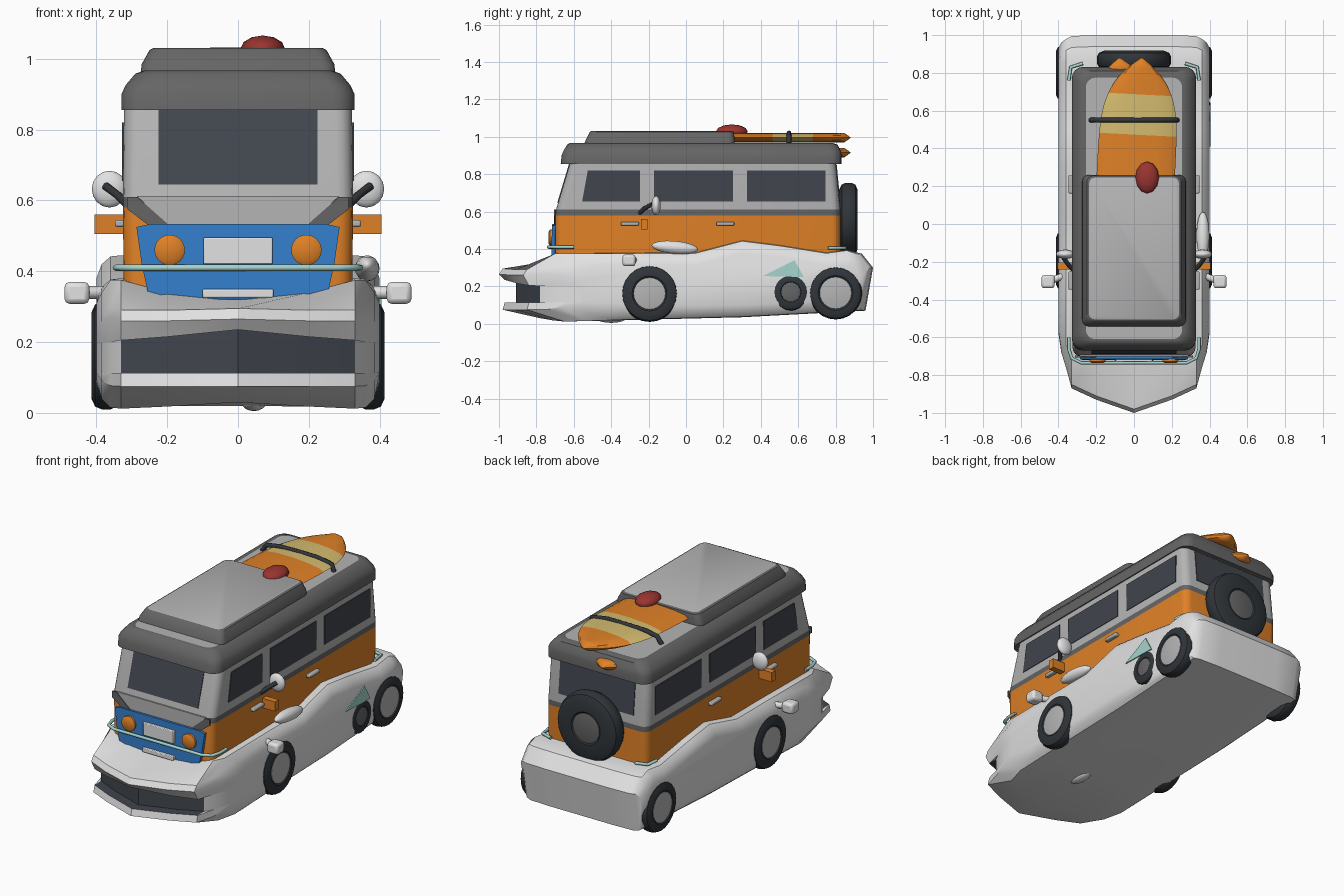
import bpy, bmesh, math
from mathutils import Vector, Matrix

if "Cube" in bpy.data.objects:
    bpy.data.objects.remove(bpy.data.objects["Cube"])


def mat(name, *c):
    m = bpy.data.materials.new(name)
    m.diffuse_color = (*c, 1)
    m.use_nodes = True
    m.node_tree.nodes["Principled BSDF"].inputs["Base Color"].default_value = m.diffuse_color
    return m


WHITE = mat("white", .76, .76, .76)
LIGHT = mat("light grey", .46, .46, .46)
GREY = mat("dark grey", .13, .13, .13)
GLASS = mat("window charcoal", .052, .06, .075)
BLACK = mat("tyre black", .03, .036, .042)
ORANGE = mat("orange", .74, .22, .02)
BLUE = mat("blue", .035, .21, .6)
TEAL = mat("pale teal", .38, .66, .62)
CREAM = mat("cream", .66, .5, .16)
RED = mat("red", .32, .035, .03)


def build(name, verts, faces, mats, idx=None):
    me = bpy.data.meshes.new(name)
    me.from_pydata([tuple(v) for v in verts], [], faces)
    for m in mats:
        me.materials.append(m)
    if idx:
        me.polygons.foreach_set("material_index", idx)
    bm = bmesh.new()
    bm.from_mesh(me)
    bmesh.ops.recalc_face_normals(bm, faces=bm.faces)
    bm.to_mesh(me)
    bm.free()
    ob = bpy.data.objects.new(name, me)
    bpy.context.collection.objects.link(ob)
    return ob


def loft(name, rings, mats, rule=lambda i, j: 0, caps=(0, 0)):
    """Skin closed rings; rule(ring, side) gives the material index."""
    n = len(rings[0])
    verts = [p for r in rings for p in r]
    faces, idx = [], []
    for i in range(len(rings) - 1):
        for j in range(n):
            k = (j + 1) % n
            faces.append((i*n + j, i*n + k, i*n + n + k, i*n + n + j))
            idx.append(rule(i, j))
    faces += [tuple(range(n)), tuple(range(len(verts) - n, len(verts)))]
    return build(name, verts, faces, mats, idx + list(caps))


def rounded(z, w, y0, y1, r, seg=4):
    out = []
    for cx, cy, a in ((w-r, y1-r, 0), (r-w, y1-r, 90), (r-w, y0+r, 180), (w-r, y0+r, 270)):
        for k in range(seg + 1):
            t = math.radians(a + 90*k/seg)
            out.append((cx + r*math.cos(t), cy + r*math.sin(t), z))
    return out


def plate(name, pts, off, m):
    o = Vector(off)
    return loft(name, [[Vector(p) for p in pts], [Vector(p) + o for p in pts]], [m])


def box(name, lo, hi, m, bevel=0):
    (a, b, c), (d, e, f) = lo, hi
    ob = plate(name, [(a, b, c), (d, b, c), (d, e, c), (a, e, c)], (0, 0, f - c), m)
    if bevel:
        md = ob.modifiers.new("bevel", "BEVEL")
        md.width, md.segments = bevel, 2
    return ob


def lathe(name, prof, centre, axis, m, seg=24):
    """Turn (distance along axis, radius) points about the axis."""
    q = Vector((0, 0, 1)).rotation_difference(Vector(axis))
    rings = [[Vector(centre) + q @ Vector((r*math.cos(2*math.pi*k/seg), r*math.sin(2*math.pi*k/seg), d))
              for k in range(seg)] for d, r in prof]
    return loft(name, rings, [m])


def blob(name, centre, size, m, rot=(0, 0, 0), seg=16):
    bpy.ops.mesh.primitive_uv_sphere_add(segments=seg, ring_count=seg//2, location=centre, rotation=rot)
    ob = bpy.context.object
    ob.name, ob.scale = name, size
    ob.data.materials.append(m)
    return ob


def tube(name, pts, r, m):
    cu = bpy.data.curves.new(name, "CURVE")
    cu.dimensions, cu.bevel_depth, cu.bevel_resolution, cu.use_fill_caps = "3D", r, 2, True
    sp = cu.splines.new("POLY")
    sp.points.add(len(pts) - 1)
    for p, c in zip(sp.points, pts):
        p.co = (*c, 1)
    cu.materials.append(m)
    ob = bpy.data.objects.new(name, cu)
    bpy.context.collection.objects.link(ob)


def wheel(name, c, axis, r, w, hub_r, hub_mat):
    lathe(name + "_tyre", [(-w, r*.8), (-w*.7, r*.95), (-w*.3, r), (w*.3, r), (w*.75, r*.95), (w, r*.8),
                           (w, hub_r*1.1), (w*.85, hub_r)], c, axis, BLACK)
    lathe(name + "_hub", [(0, hub_r), (w*.93, hub_r), (w*.97, hub_r*.93)], c, axis, hub_mat)


# low sports-car base: side profiles skinned across x, with a grille recess
def profile(x, yf, yr, zn, zh, zm, zb, r, e):
    return [(x, y, z) for y, z in (
        (yr - .04, .07 + e), (.3, .035 + e), (-.3, .02 + e), (yf + .22, zb + e), (yf + .02, .075 + e*.6),
        (yf + .03, .113), (yf + .03 + r, .113), (yf + .03 + r, zm), (yf + .03, zm),
        (yf, zn - .02), (yf + .02, zn + .01), (max(-.7, yf + .12), zh), (-.2, .38 - e), (.05, .38 - e),
        (.3, .445 - e), (.5, .42 - e), (.75, .38 - e), (.86, .395 - e), (yr - .06, .375 - e), (yr, .30 - e))]


half = [(0, -1, 1, .285, .32, .235, .03, .06, 0), (.2, -.93, 1, .28, .34, .215, .018, .06, 0),
        (.33, -.87, .995, .28, .375, .205, .012, .06, 0), (.36, -.76, .98, .29, .375, .2, .012, 0, .003),
        (.385, -.68, .96, .28, .34, .2, .015, 0, .025), (.4, -.58, .93, .25, .31, .19, .03, 0, .065)]
stations = [(-s[0],) + s[1:] for s in half[:0:-1]] + half
loft("car_base", [profile(*s) for s in stations], [WHITE, GLASS],
     lambda i, j: int(j in (5, 6, 7) and abs(stations[i][0] + stations[i+1][0]) < .6))

# van shell: orange below, grey belt, light pillars above
loft("van_shell", [rounded(.28, .322, -.7, .825, .045), rounded(.58, .325, -.7, .825, .045),
                   rounded(.61, .325, -.695, .825, .045), rounded(.87, .322, -.617, .80, .045)],
     [ORANGE, GREY, LIGHT], lambda i, j: i, (0, 2))
# roof and raised top, dark sides with lighter panels
loft("roof", [rounded(.855, .329, -.67, .832, .06), rounded(.9, .329, -.665, .832, .06),
              rounded(.925, .318, -.655, .827, .06), rounded(.958, .29, -.635, .81, .06),
              rounded(.967, .265, -.62, .785, .05), rounded(.967, .255, -.61, .775, .05)],
     [GREY, LIGHT], lambda i, j: 0, (0, 1))
loft("raised_top", [rounded(.96, .275, -.545, .26, .035), rounded(.985, .272, -.535, .26, .035),
                    rounded(1.025, .25, -.515, .255, .035), rounded(1.031, .238, -.505, .245, .03)],
     [GREY, LIGHT], lambda i, j: 0, (0, 1))


# glass plates
def front_y(z):
    return -.695 + (z - .61)*.3


plate("windscreen", [(s*.225, front_y(z) - .004, z) for s, z in ((-1, .645), (1, .645), (1, .855), (-1, .855))],
      (0, .008, 0), GLASS)
plate("rear_window", [(s*.24, .825 - (z - .61)*.096 + .004, z)
                      for s, z in ((-1, .66), (1, .66), (1, .85), (-1, .85))], (0, -.008, 0), GLASS)
for s in (-1, 1):
    for k, (a, b, c) in enumerate(((-.555, -.525, -.245), (-.17, -.17, .25), (.325, .325, .745))):
        plate(f"side_window_{k}", [(s*.322, a, .655), (s*.322, c, .655), (s*.322, c, .82), (s*.322, b, .82)],
              (s*.006, 0, 0), GLASS)

# front mask: light chevron, grey trim, blue panel, lamps and plates
plate("front_chevron", [(-.285, -.702, .612), (-.19, -.702, .52), (.19, -.702, .52), (.285, -.702, .612)],
      (0, .008, 0), LIGHT)
for s in (-1, 1):
    plate("front_trim", [(s*.312, -.706, .575), (s*.312, -.706, .61), (s*.285, -.706, .61), (s*.2, -.706, .535),
                         (s*.2, -.706, .51), (s*.24, -.706, .52)], (0, .009, 0), GREY)
    lathe("headlamp", [(0, .043), (.018, .043), (.026, .03)], (s*.193, -.71, .46), (0, -1, 0), ORANGE)
plate("front_panel", [(-.25, -.72, .32), (.25, -.72, .32), (.272, -.72, .42), (.287, -.715, .525), (.25, -.715, .533),
                      (-.25, -.715, .533), (-.287, -.715, .525), (-.272, -.72, .42)], (0, .03, 0), BLUE)
box("front_plate", (-.098, -.73, .42), (.098, -.71, .495), WHITE, .004)
box("lower_plate", (-.1, -.735, .325), (.1, -.70, .35), WHITE, .004)
arc = [(.345, -.6), (.345, -.66), (.33, -.71), (.28, -.735)]
tube("front_bumper", [(-x, y, .41) for x, y in arc] + [(x, y, .41) for x, y in arc[::-1]], .009, TEAL)

# wheels and spare
for s in (-1, 1):
    wheel("front_wheel", (s*.372, -.195, .162), (s, 0, 0), .152, .042, .085, LIGHT)
    wheel("rear_wheel", (s*.372, .8, .165), (s, 0, 0), .142, .042, .085, LIGHT)
wheel("inner_wheel", (.37, .56, .17), (1, 0, 0), .1, .034, .05, GREY)
plate("side_vent", [(.397, .41, .255), (.397, .58, .34), (.397, .63, .25)], (.009, 0, 0), TEAL)
wheel("spare_wheel", (0, .868, .557), (0, 1, 0), .197, .05, .085, GREY)

# side fittings, mirrored
for s in (-1, 1):
    blob("van_mirror", (s*.363, -.16, .632), (.05, .025, .052), WHITE)
    tube("mirror_arm", [(s*.315, -.25, .59), (s*.34, -.225, .615), (s*.373, -.18, .64)], .012, BLACK)
    box("side_marker", (s*.32, -.24, .505), (s*.405, -.205, .56), ORANGE)
    for y in (-.3, .21):
        box("door_handle", (s*.32, y - .048, .525), (s*.348, y + .048, .545), LIGHT, .006)
    box("wing_mirror", (s*.42, -.34, .308), (s*.49, -.27, .37), WHITE, .014)
    tube("wing_mirror_stem", [(s*.36, -.27, .34), (s*.44, -.3, .34)], .018, WHITE)
    tube("rear_bumper", [(s*.345, .76, .405), (s*.335, .83, .405), (s*.27, .85, .405)], .009, TEAL)
blob("side_pod", (.365, -.06, .408), (.035, .125, .035), WHITE, (math.radians(-5), 0, 0))
blob("belly_knob", (.045, -.4, .03), (.035, .08, .025), WHITE)


# surfboards with cream bands and a strap
def board(name, x, z, turn, y0):
    rings = []
    for i in range(25):
        y = y0 + (.879 - y0)*math.sin(math.pi/2*i/24)
        w = .207*(1 - max(0, (y - .25)/.632)**4.5)
        rings.append([(w*math.cos(2*math.pi*k/12), y - .56, .026*min(1, w/.05)*math.sin(2*math.pi*k/12))
                      for k in range(12)])
    ob = loft(name, rings, [ORANGE, CREAM],
              lambda i, j: int(-.07 < (rings[i][0][1] + rings[i+1][0][1])/2 < .118))
    ob.data.transform(Matrix.Translation((x, .56, z)) @ Matrix.Rotation(turn, 4, "Z"))


board("top_surfboard", .025, .995, math.radians(-3), .22)
board("lower_surfboard", -.06, .915, math.radians(3), .45)
tube("board_strap", [(-.23, .55, .965), (-.2, .55, 1.005), (-.12, .55, 1.018), (.12, .55, 1.02),
                     (.215, .55, 1.005), (.23, .55, .965)], .013, BLACK)
blob("red_fin", (.07, .245, 1.028), (.063, .085, .038), RED, seg=12)

# smooth rounded parts, keep edges sharp
bpy.ops.object.select_all(action="DESELECT")
for ob in bpy.data.objects:
    if ob.type == "MESH":
        ob.select_set(True)
        bpy.context.view_layer.objects.active = ob
bpy.ops.object.shade_smooth_by_angle(angle=math.radians(32))
